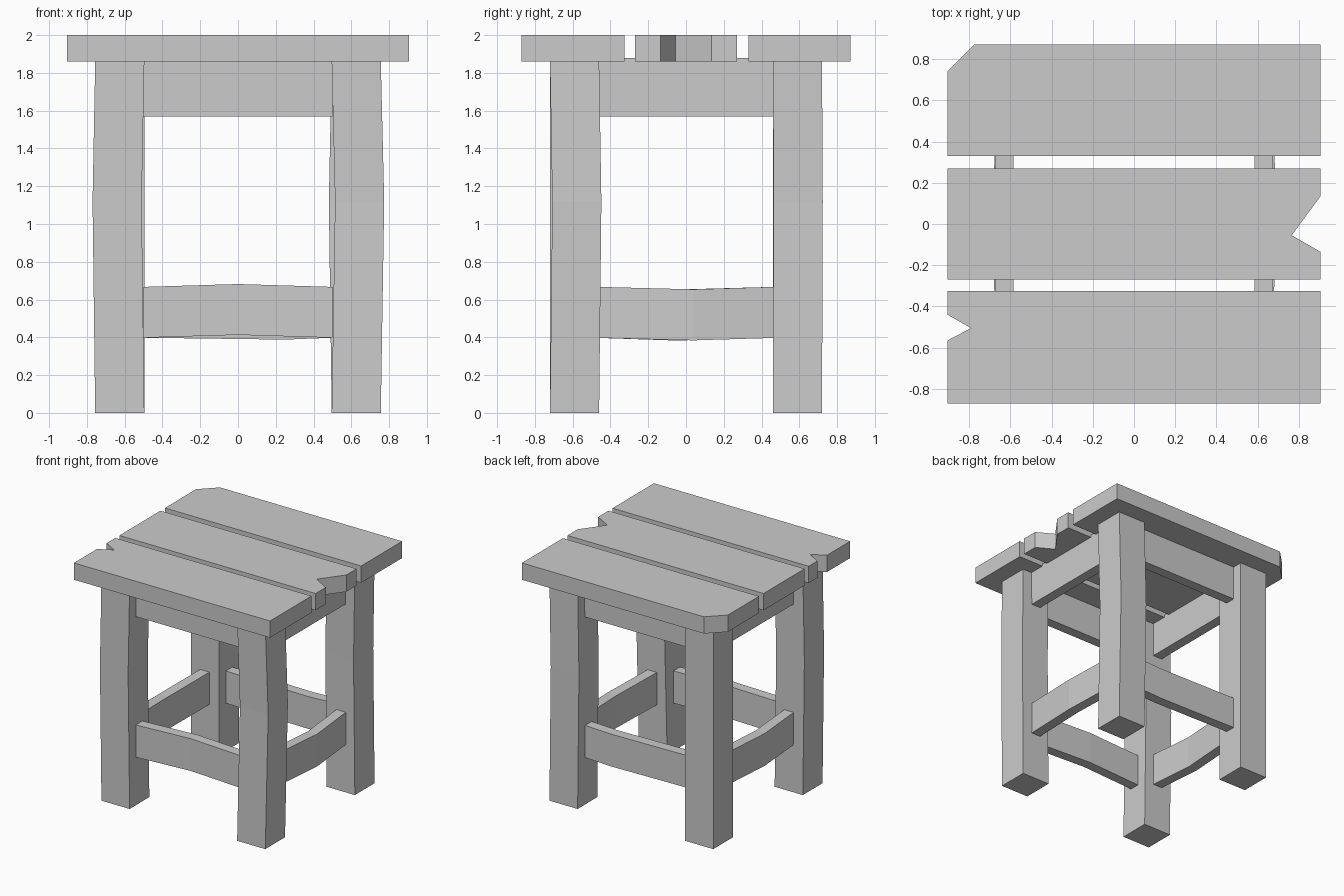
import bpy, bmesh

if "Cube" in bpy.data.objects:
    bpy.data.objects.remove(bpy.data.objects["Cube"])


def loft(name, rings):
    """Closed solid through matching rings of points."""
    bm = bmesh.new()
    loops = [[bm.verts.new(p) for p in ring] for ring in rings]
    n = len(loops[0])
    for a, b in zip(loops, loops[1:]):
        for i in range(n):
            j = (i + 1) % n
            bm.faces.new((a[i], a[j], b[j], b[i]))
    bm.faces.new(loops[0])
    bm.faces.new(loops[-1])
    bmesh.ops.recalc_face_normals(bm, faces=bm.faces)
    mesh = bpy.data.meshes.new(name)
    bm.to_mesh(mesh)
    bm.free()
    obj = bpy.data.objects.new(name, mesh)
    bpy.context.collection.objects.link(obj)
    return obj


def plank(name, outline):
    loft(name, [[(x, y, z) for x, y in outline] for z in (1.86, 2.0)])


def leg(name, x, y, dx, dy):
    h = 0.13
    rings = []
    for z, k in ((0, 0), (1.12, 1), (1.86, 0)):
        cx, cy = x + dx * k, y + dy * k
        rings.append([(cx - h, cy - h, z), (cx + h, cy - h, z),
                      (cx + h, cy + h, z), (cx - h, cy + h, z)])
    loft(name, rings)


def rail(name, axis, length, offset, z0, z1, bends=()):
    """Rail between two legs; bends are (position, sideways, upward)."""
    t = 0.043
    rings = []
    for s, side, up in [(-length, 0, 0), *bends, (length, 0, 0)]:
        ring = []
        for d, z in ((-t, z0), (t, z0), (t, z1), (-t, z1)):
            o = offset + side + d
            ring.append((s, o, z + up) if axis == 'x' else (o, s, z + up))
        rings.append(ring)
    loft(name, rings)


# Seat planks, with a clipped corner and splintered ends
W = 0.905
plank("seat_plank_back", [(-W, 0.33), (W, 0.33), (W, 0.87), (-0.775, 0.87), (-W, 0.74)])
plank("seat_plank_middle", [(-W, -0.27), (W, -0.27), (W, -0.135), (0.765, -0.055),
                            (W, 0.135), (W, 0.27), (-W, 0.27)])
plank("seat_plank_front", [(-W, -0.87), (W, -0.87), (W, -0.325), (-W, -0.325),
                           (-W, -0.44), (-0.79, -0.505), (-W, -0.565)])

# Slightly crooked legs
leg("front_left_leg", -0.626, -0.59, -0.014, 0.0)
leg("front_right_leg", 0.626, -0.59, 0.018, 0.012)
leg("back_right_leg", 0.626, 0.59, -0.015, 0.004)
leg("back_left_leg", -0.626, 0.59, 0.0, 0.0)

# Straight aprons under the seat
for side, label in ((-1, "front"), (1, "back")):
    rail(label + "_apron", 'x', 0.5, side * 0.59, 1.57, 1.88)
for side, label in ((-1, "left"), (1, "right")):
    rail(label + "_apron", 'y', 0.465, side * 0.628, 1.57, 1.88)

# Warped lower stretchers
rail("front_stretcher", 'x', 0.5, -0.59, 0.398, 0.667, [(0.0, 0.01, 0.015)])
rail("back_stretcher", 'x', 0.5, 0.59, 0.398, 0.667, [(0.25, 0.0, -0.01)])
rail("left_stretcher", 'y', 0.465, -0.628, 0.397, 0.667, [(-0.05, -0.02, -0.014)])
rail("right_stretcher", 'y', 0.465, 0.628, 0.397, 0.667, [(0.04, 0.03, -0.013)])
